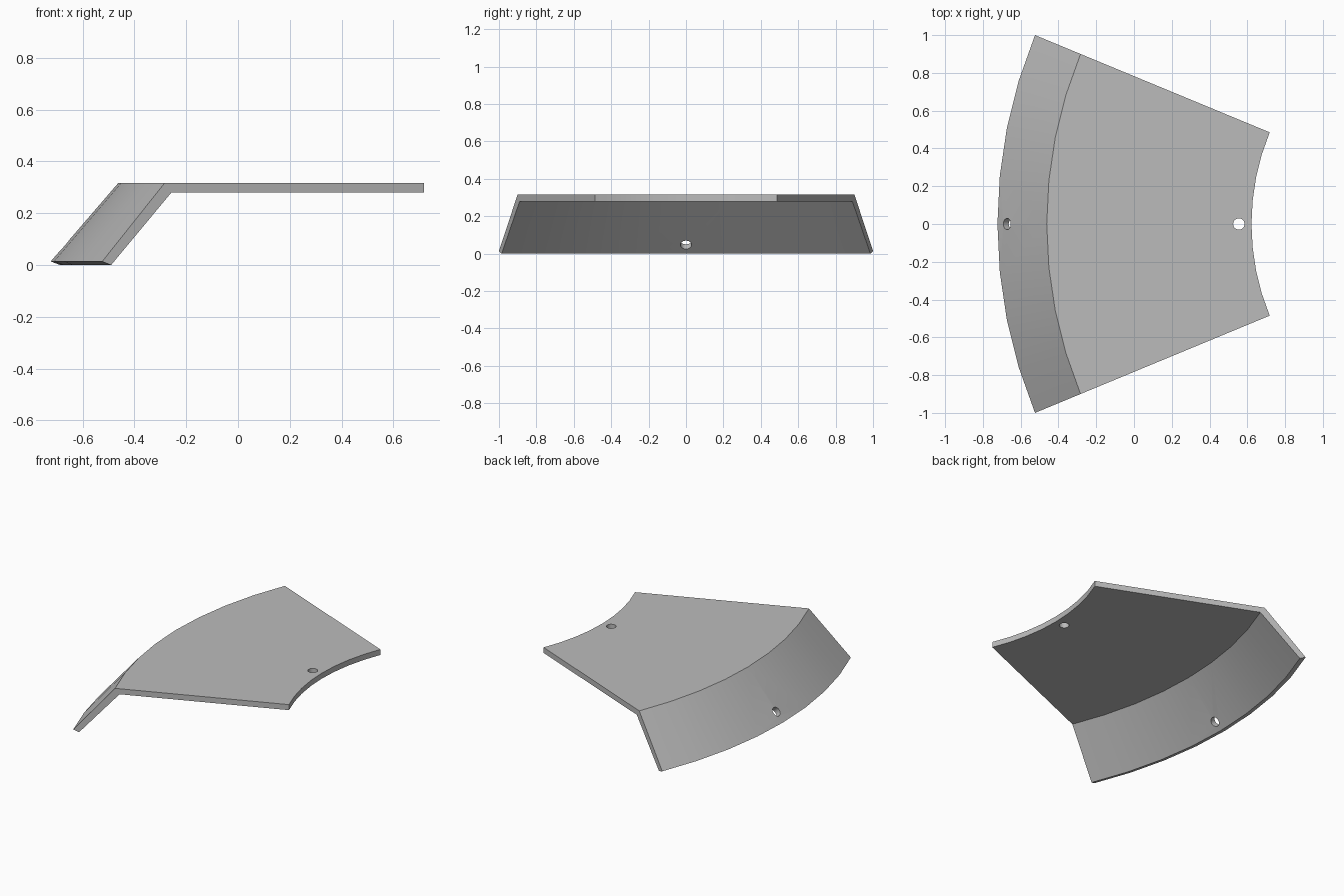
import bpy
import math
from mathutils import Vector

cube = bpy.data.objects.get("Cube")
if cube:
    bpy.data.objects.remove(cube, do_unlink=True)

grey = bpy.data.materials.new("plain grey")
grey.use_nodes = True
grey.diffuse_color = (0.5, 0.5, 0.5, 1)
grey.node_tree.nodes["Principled BSDF"].inputs["Base Color"].default_value = (0.5, 0.5, 0.5, 1)

CENTRE_X = 1.89          # axis of the ring the panel is cut from
HALF_ANGLE = math.radians(22.5)
STEPS = 8

# Cross-section as (radius, height): flat deck with a sloping outer skirt
profile = [(1.268, 0.28), (1.268, 0.317), (2.352, 0.317),
           (2.613, 0.014), (2.576, 0.0), (2.324, 0.28)]


def swept_panel(name):
    n = len(profile)
    verts, faces = [], []
    for i in range(STEPS + 1):
        a = HALF_ANGLE * (2 * i / STEPS - 1)
        verts += [(CENTRE_X - r * math.cos(a), r * math.sin(a), z) for r, z in profile]
    # the two deck surfaces are single flat faces, the rest are strips
    for j in range(n):
        k = (j + 1) % n
        if profile[j][1] == profile[k][1]:
            faces.append([i * n + j for i in range(STEPS + 1)]
                         + [i * n + k for i in reversed(range(STEPS + 1))])
        else:
            faces += [(i * n + j, i * n + k, (i + 1) * n + k, (i + 1) * n + j)
                      for i in range(STEPS)]
    faces.append(list(reversed(range(n))))
    faces.append([STEPS * n + j for j in range(n)])
    mesh = bpy.data.meshes.new(name)
    mesh.from_pydata(verts, [], faces)
    obj = bpy.data.objects.new(name, mesh)
    bpy.context.collection.objects.link(obj)
    bpy.context.view_layer.objects.active = obj
    obj.select_set(True)
    bpy.ops.object.mode_set(mode='EDIT')
    bpy.ops.mesh.select_all(action='SELECT')
    bpy.ops.mesh.normals_make_consistent(inside=False)
    bpy.ops.object.mode_set(mode='OBJECT')
    mesh.materials.append(grey)
    return obj


def drill(target, location, direction):
    bpy.ops.mesh.primitive_cylinder_add(vertices=24, radius=0.03, depth=0.2, location=location)
    cutter = bpy.context.object
    cutter.rotation_euler = Vector(direction).to_track_quat('Z', 'Y').to_euler()
    cutter.data.materials.append(grey)
    mod = target.modifiers.new("hole", 'BOOLEAN')
    mod.object = cutter
    mod.solver = 'EXACT'
    bpy.context.view_layer.objects.active = target
    bpy.ops.object.modifier_apply(modifier=mod.name)
    bpy.data.objects.remove(cutter, do_unlink=True)


panel = swept_panel("curved_panel")

# Screw holes: one through the deck, one square to the skirt
drill(panel, (0.555, 0, 0.3), (0, 0, 1))
drill(panel, (-0.66, 0, 0.062), (-0.754, 0, 0.657))

bpy.ops.object.select_all(action='DESELECT')
panel.select_set(True)
bpy.context.view_layer.objects.active = panel
bpy.ops.object.shade_smooth_by_angle(angle=math.radians(30))
